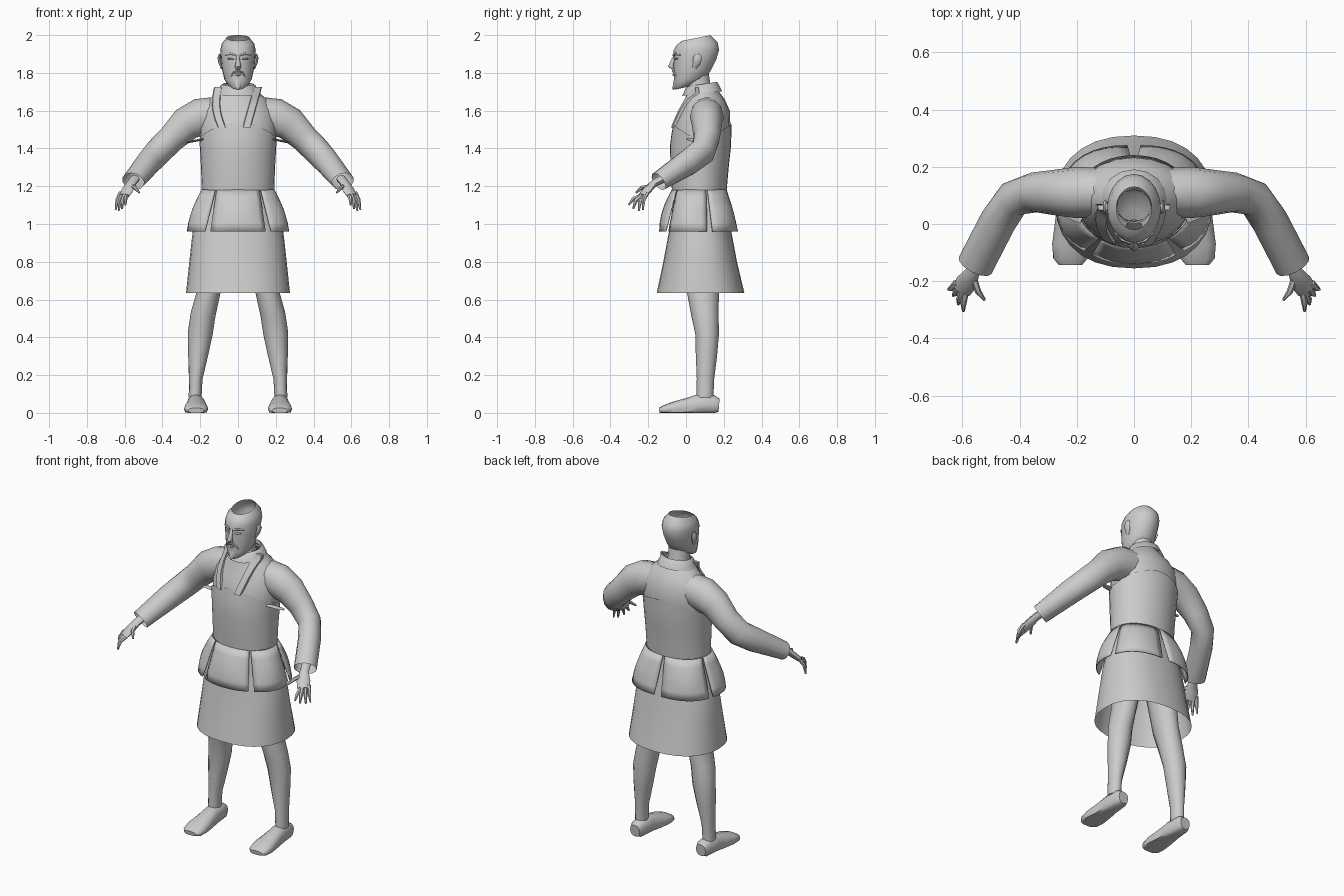
import bpy, bmesh, math
from mathutils import Vector

cube = bpy.data.objects.get("Cube")
if cube:
    bpy.data.objects.remove(cube)

grey = bpy.data.materials.new("plain_grey")
grey.use_nodes = True
GREY = (0.6, 0.6, 0.6, 1)
grey.diffuse_color = GREY
grey.node_tree.nodes["Principled BSDF"].inputs["Base Color"].default_value = GREY


def grid(name, rows, closed=True, caps=(False, False), mirror=False, angle=50):
    """Skin rows of points into one smooth surface."""
    bm = bmesh.new()
    vs = [[bm.verts.new(p) for p in row] for row in rows]
    n = len(rows[0])
    for a, b in zip(vs, vs[1:]):
        for i in range(n if closed else n - 1):
            j = (i + 1) % n
            bm.faces.new((a[i], a[j], b[j], b[i]))
    for cap, row in zip(caps, (vs[0], vs[-1])):
        if cap:
            bm.faces.new(row)
    bmesh.ops.recalc_face_normals(bm, faces=bm.faces)
    me = bpy.data.meshes.new(name)
    bm.to_mesh(me)
    bm.free()
    me.materials.append(grey)
    me.shade_smooth()
    me.set_sharp_from_angle(angle=math.radians(angle))
    ob = bpy.data.objects.new(name, me)
    bpy.context.collection.objects.link(ob)
    if mirror:
        ob.modifiers.new("mirror", "MIRROR").use_mirror_merge = False
    return ob


def oval(a, rx, ry, power=2.0):
    c, s = math.cos(a), math.sin(a)
    e = 2 / power
    return (math.copysign(abs(c) ** e, c) * rx, math.copysign(abs(s) ** e, s) * ry)


def angles(n):
    return [2 * math.pi * i / n for i in range(n)]


def level_ring(z, cy, rx, ry, n=20, power=2.0, tilt=0.0):
    pts = [oval(a, rx, ry, power) for a in angles(n)]
    return [(x, cy + y, z + tilt * y / ry) for x, y in pts]


def tube(name, path, ref, n=10, floor=None, power=2.0, **kw):
    """Path entries: x, y, z, side radius, other radius."""
    pts = [Vector(p[:3]) for p in path]
    rows = []
    for i, p in enumerate(path):
        t = (pts[min(i + 1, len(pts) - 1)] - pts[max(i - 1, 0)]).normalized()
        side = t.cross(Vector(ref)).normalized()
        other = side.cross(t)
        row = []
        for a in angles(n):
            u, v = oval(a, p[3], p[4], power)
            q = pts[i] + side * u + other * v
            if floor is not None:
                q.z = max(q.z, floor)
            row.append(q)
        rows.append(row)
    return grid(name, rows, caps=kw.pop("caps", (True, True)), **kw)


def blend(table, z):
    """Interpolate ring sizes by height."""
    for a, b in zip(table, table[1:]):
        if z <= b[0]:
            break
    t = (z - a[0]) / (b[0] - a[0])
    return [p + (q - p) * t for p, q in zip(a[1:], b[1:])]


# Torso and neck
TORSO = [(1.15, .07, .185, .137), (1.3, .072, .19, .148), (1.42, .077, .197, .156), (1.52, .085, .205, .15),
         (1.6, .1, .195, .132), (1.66, .1, .155, .105), (1.7, .09, .105, .085), (1.735, .08, .075, .07)]
grid("robe_torso", [level_ring(*r) for r in TORSO])
grid("neck", [level_ring(z, y, r, r, 12) for z, y, r in
              ((1.66, .08, .068), (1.72, .07, .062), (1.8, .06, .06))])

# Chest guard: a close shell with an arched upper edge
rows = []
for k in range(7):
    row = []
    for a in angles(32):
        top = 1.45 + 0.08 * abs(math.sin(a)) ** 1.5
        z = 1.18 + (top - 1.18) * k / 6
        cy, rx, ry = blend(TORSO, z)
        x, y = oval(a, rx + .006, ry + .006)
        row.append((x, cy + y, z))
    rows.append(row)
grid("chest_guard", rows)
tube("armpit_strap", [(.18, .02, 1.45, .02, .006), (.23, .04, 1.44, .02, .006), (.27, .06, 1.43, .012, .004)],
     (0, 0, 1), n=6, mirror=True)

# Lapels hugging the chest, slightly uneven
for name, top, low in (("right_lapel", -.105, -.085), ("left_lapel", .105, .045)):
    rows = []
    for k in range(8):
        t = k / 7
        z = 1.725 - .215 * t
        x = top + (low - top) * t - (.02 * math.sin(math.pi * t) if top < 0 else 0)
        cy, rx, ry = blend(TORSO, z)
        row = []
        for dx, lift in ((-.022, -.004), (-.018, .014), (.018, .014), (.022, -.004)):
            u = min(abs(x + dx) / rx, .96)
            row.append((x + dx, cy - ry * math.sqrt(1 - u * u) - lift, z))
        rows.append(row)
    grid(name, rows, caps=(True, True), angle=35)
# Collar band round the nape
grid("collar", [level_ring(z, .085, r, r * .92, 16, tilt=.012) for z, r in
                ((1.69, .115), (1.735, .092), (1.74, .082), (1.7, .08))])

# Sleeves with open cuffs
tube("sleeve", [(.1, .11, 1.585, .085, .09), (.2, .11, 1.565, .09, .1), (.275, .11, 1.53, .08, .09),
                (.35, .11, 1.455, .07, .075), (.42, .09, 1.385, .064, .075), (.475, .01, 1.325, .064, .07),
                (.555, -.145, 1.225, .064, .052)],
     (0, 0, 1), n=12, caps=(True, False), mirror=True)

# Hands
tube("palm", [(.545, -.12, 1.24, .026, .022), (.565, -.17, 1.215, .026, .02), (.585, -.205, 1.18, .038, .018),
              (.603, -.232, 1.15, .034, .014)], (0, 0, 1), n=8, mirror=True)
FINGERS = {"outer_finger": ((.62, -.205, 1.165), (.648, -.228, 1.075)),
           "ring_finger": ((.61, -.22, 1.155), (.632, -.25, 1.07)),
           "middle_finger": ((.6, -.235, 1.15), (.614, -.28, 1.08)),
           "index_finger": ((.588, -.235, 1.15), (.596, -.304, 1.1)),
           "thumb": ((.56, -.19, 1.2), (.522, -.265, 1.165))}
for name, (a, b) in FINGERS.items():
    a, b = Vector(a), Vector(b)
    mid = a.lerp(b, .5) + Vector((.004, -.008, .01))
    tube(name, [(*a, .012, .012), (*mid, .011, .011), (*b, .005, .005)], (0, 0, 1), n=6, mirror=True)

# Skirt, open underneath
grid("skirt", [level_ring(*r, n=28, power=2.3) for r in
               ((1.17, .07, .18, .13), (.96, .075, .24, .165), (.8, .075, .258, .195), (.635, .077, .275, .232))])

# Five flared hip plates with slits between them
CUTS = [-125, -55, 14, 90, 166, 235]
for k, (a0, a1) in enumerate(zip(CUTS, CUTS[1:])):
    rows = []
    for j in range(6):
        t = j / 5
        row = []
        for i in range(9):
            u = i / 8
            gap = 1.5 + 2.5 * t
            a = math.radians(a0 + gap + (a1 - a0 - 2 * gap) * u)
            puff = .02 * math.sin(math.pi * u) * math.sin(math.pi * min(t * .9, 1))
            x, y = oval(a, .192 + .073 * t + puff, .143 + .06 * t + puff, 2.2)
            row.append((x, .07 + y, 1.18 - .22 * t))
        rows.append(row)
    plate = grid("hip_plate_%d" % (k + 1), rows, closed=False)
    thick = plate.modifiers.new("thickness", "SOLIDIFY")
    thick.thickness = .006
    thick.offset = 0

# Legs
tube("leg", [(.1, .09, .95, .085, .095), (.155, .09, .64, .062, .085), (.185, .1, .52, .066, .072),
             (.2, .112, .42, .066, .063), (.212, .108, .3, .052, .056), (.224, .103, .18, .036, .046),
             (.227, .1, .08, .034, .045)], (0, 1, 0), n=12, mirror=True)

# Shoes with flat soles
tube("shoe", [(.222, .175, .04, .032, .035), (.222, .15, .042, .042, .052), (.222, .06, .04, .047, .057),
              (.222, .0, .03, .055, .047), (.222, -.07, .022, .064, .036), (.222, -.12, .015, .06, .024),
              (.222, -.142, .012, .042, .014)], (0, 0, 1), n=12, floor=0, power=2.4, mirror=True)

# Head, open at the crown with a tilted rim
grid("head", [level_ring(*r[:4], n=20, tilt=r[4]) for r in
              ((1.72, -.02, .03, .035, .008), (1.735, -.005, .052, .058, .012), (1.765, .022, .072, .085, .006),
               (1.82, .035, .085, .1, 0), (1.87, .047, .09, .113, 0), (1.92, .055, .094, .12, 0),
               (1.955, .06, .086, .108, .005), (1.985, .055, .062, .075, .015))])

# Face details
tube("nose", [(0, -.06, 1.89, .008, .006), (0, -.072, 1.86, .011, .011), (0, -.08, 1.835, .017, .015),
              (0, -.066, 1.822, .014, .008)], (0, 1, 0), n=8)
tube("brow", [(.012, -.066, 1.893, .006, .007), (.04, -.056, 1.9, .007, .008), (.066, -.03, 1.893, .005, .005)],
     (0, 0, 1), n=6, mirror=True)
tube("eye", [(.02, -.06, 1.873, .006, .003), (.036, -.053, 1.875, .008, .006), (.053, -.041, 1.875, .005, .003)],
     (0, 0, 1), n=6, mirror=True)
tube("moustache", [(0, -.069, 1.81, .006, .006), (.022, -.062, 1.803, .007, .006), (.038, -.046, 1.775, .004, .004)],
     (0, 0, 1), n=6, mirror=True)
tube("lips", [(-.024, -.053, 1.788, .004, .004), (0, -.064, 1.79, .008, .008), (.024, -.053, 1.788, .004, .004)],
     (0, 0, 1), n=6)
tube("goatee", [(0, -.045, 1.765, .026, .018), (0, -.054, 1.74, .022, .015), (0, -.068, 1.712, .005, .005)],
     (0, 1, 0), n=8)
tube("ear", [(.085, .045, 1.825, .006, .01), (.094, .055, 1.85, .009, .02), (.1, .062, 1.88, .009, .024),
             (.096, .06, 1.9, .005, .012)], (0, 1, 0), n=8, mirror=True)
